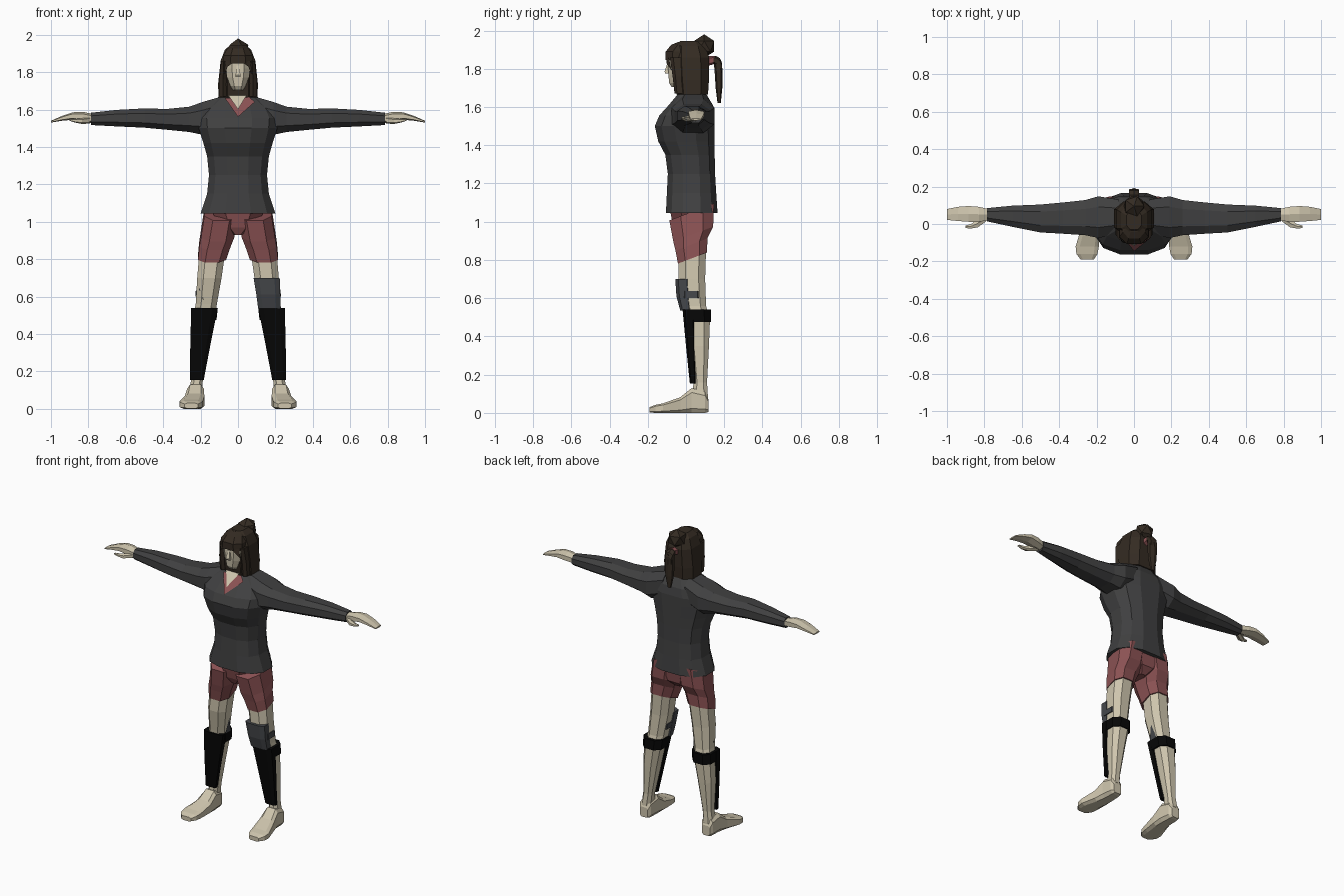
import bpy, bmesh, math
from mathutils import Vector


def material(name, rgb):
    m = bpy.data.materials.new(name)
    m.diffuse_color = (*rgb, 1)
    return m


SKIN = material("skin", (0.62, 0.56, 0.42))
KNIT = material("charcoal knit", (0.051, 0.051, 0.052))
RED = material("dusty red", (0.26, 0.085, 0.088))
HAIR = material("dark brown hair", (0.034, 0.024, 0.016))
BLACK = material("black guard", (0.002, 0.002, 0.002))
PAD = material("grey pad", (0.058, 0.062, 0.068))


def finish(name, bm, mat):
    bmesh.ops.recalc_face_normals(bm, faces=bm.faces)
    me = bpy.data.meshes.new(name)
    bm.to_mesh(me)
    bm.free()
    me.materials.append(mat)
    ob = bpy.data.objects.new(name, me)
    bpy.context.collection.objects.link(ob)
    return ob


def loft(name, mat, axis, rings, n=8, k=0.8, tilt=0.0, side=1):
    """Rings are (position, u0, u1, v0, v1): bounds across the loft axis."""
    bm = bmesh.new()
    angs = [2 * math.pi * (i + 0.5) / n for i in range(n)]
    shape = [[math.copysign(abs(f(a)) ** k, f(a)) for a in angs] for f in (math.cos, math.sin)]
    us, vs = ([c / max(map(abs, s)) for c in s] for s in shape)
    loops = []
    for p, u0, u1, v0, v1 in rings:
        loop = []
        for cu, cv in zip(us, vs):
            u = (u0 + u1) / 2 + cu * (u1 - u0) / 2
            v = (v0 + v1) / 2 + cv * (v1 - v0) / 2
            co = {"x": (p, u, v), "y": (u, p, v), "z": (u, v, p + tilt * v)}[axis]
            loop.append(bm.verts.new((co[0] * side, co[1], co[2])))
        loops.append(loop)
    for a, b in zip(loops, loops[1:]):
        for i in range(n):
            j = (i + 1) % n
            bm.faces.new((a[i], a[j], b[j], b[i]))
    bm.faces.new(loops[0])
    bm.faces.new(loops[-1])
    return finish(name, bm, mat)


def plate(name, mat, polys):
    bm = bmesh.new()
    for poly in polys:
        bm.faces.new([bm.verts.new(p) for p in poly])
    return finish(name, bm, mat)


# Sweater body
loft("sweater_body", KNIT, "z", [
    (1.045, -0.20, 0.20, -0.105, 0.165), (1.15, -0.165, 0.165, -0.10, 0.158),
    (1.25, -0.155, 0.155, -0.095, 0.152), (1.35, -0.165, 0.165, -0.108, 0.15),
    (1.42, -0.185, 0.185, -0.145, 0.15), (1.50, -0.21, 0.21, -0.163, 0.15),
    (1.555, -0.215, 0.215, -0.14, 0.15), (1.61, -0.185, 0.185, -0.09, 0.14),
    (1.67, -0.10, 0.10, -0.04, 0.105)], n=12)


# Neckline: shirt collar and bare skin laid on the sloping chest
def chest(x, z, lift):
    y = -0.14 + (z - 1.555) * 0.91
    return (x, y - lift, z + lift)


plate("shirt_collar", RED, [[chest(x, z, 0.006) for x, z in
      ((-0.07, 1.655), (0, 1.555), (0.09, 1.635), (0.06, 1.66))]])
plate("neck_opening", SKIN, [[chest(x, z, 0.011) for x, z in
      ((-0.052, 1.665), (0, 1.59), (0.045, 1.665))]])

# Neck, face and nose
loft("neck", SKIN, "z", [(1.58, -0.05, 0.05, -0.05, 0.05), (1.75, -0.042, 0.042, -0.045, 0.05)])
loft("face", SKIN, "z", [
    (1.705, -0.028, 0.028, -0.075, 0.0), (1.725, -0.04, 0.04, -0.088, 0.01),
    (1.77, -0.057, 0.057, -0.092, 0.03), (1.82, -0.066, 0.066, -0.094, 0.03),
    (1.88, -0.066, 0.066, -0.095, 0.03)])
loft("nose", SKIN, "z", [
    (1.775, -0.014, 0.014, -0.108, -0.08), (1.785, -0.013, 0.013, -0.112, -0.08),
    (1.835, -0.007, 0.007, -0.096, -0.08)], n=4)

# Hair: long block, crown with fringe, bun, tie and tail
loft("hair_long", HAIR, "z", [
    (1.665, -0.105, 0.105, -0.05, 0.115), (1.74, -0.106, 0.106, -0.06, 0.12),
    (1.86, -0.093, 0.093, -0.068, 0.12), (1.92, -0.07, 0.07, -0.06, 0.10),
    (1.945, -0.04, 0.04, -0.03, 0.07)], k=0.7)
loft("hair_fringe", HAIR, "z", [
    (1.845, -0.08, 0.08, -0.106, 0.03), (1.89, -0.078, 0.078, -0.106, 0.04),
    (1.925, -0.058, 0.058, -0.078, 0.06), (1.94, -0.035, 0.035, -0.04, 0.06)])
for s in (1, -1):
    plate("fringe_lock", HAIR, [[(s * 0.012, -0.104, 1.86), (s * 0.07, -0.09, 1.86),
                                 (s * 0.072, -0.075, 1.79), (s * 0.055, -0.102, 1.83)]])
    # Front strands framing the face
    loft("hair_strand", HAIR, "z", [
        (1.67, 0.062, 0.10, -0.06, 0.0), (1.76, 0.06, 0.10, -0.07, 0.0),
        (1.86, 0.062, 0.09, -0.085, 0.0)], n=6, side=s)
bm = bmesh.new()
bmesh.ops.create_icosphere(bm, subdivisions=1, radius=0.062)
bmesh.ops.translate(bm, verts=bm.verts, vec=Vector((0, 0.095, 1.918)))
finish("hair_bun", bm, HAIR)
loft("hair_tie", RED, "y", [(0.10, -0.028, 0.028, 1.81, 1.865), (0.148, -0.022, 0.022, 1.825, 1.868)], n=6)
loft("hair_tail_top", HAIR, "y", [
    (0.13, -0.018, 0.018, 1.83, 1.862), (0.155, -0.026, 0.026, 1.82, 1.868),
    (0.178, -0.026, 0.026, 1.79, 1.855), (0.188, -0.022, 0.022, 1.77, 1.83)], n=6)
loft("hair_tail", HAIR, "z", [
    (1.62, -0.01, 0.01, 0.165, 0.182), (1.70, -0.025, 0.025, 0.155, 0.19),
    (1.78, -0.028, 0.028, 0.15, 0.192), (1.84, -0.024, 0.024, 0.145, 0.186)], n=6)

# Middle of the shorts
loft("shorts_middle", RED, "z", [
    (0.93, -0.03, 0.03, -0.045, 0.09), (0.97, -0.09, 0.09, -0.065, 0.13),
    (1.07, -0.15, 0.15, -0.086, 0.143)])

for s in (1, -1):
    # Sleeve
    loft("sleeve", KNIT, "x", [
        (0.08, -0.05, 0.13, 1.50, 1.672), (0.19, -0.075, 0.148, 1.465, 1.64),
        (0.26, -0.06, 0.128, 1.48, 1.615), (0.38, -0.052, 0.115, 1.492, 1.603),
        (0.50, -0.045, 0.104, 1.503, 1.606), (0.65, -0.015, 0.098, 1.51, 1.598),
        (0.785, 0.014, 0.085, 1.517, 1.583)], side=s)
    # Hand and thumb
    loft("hand", SKIN, "x", [
        (0.77, 0.02, 0.078, 1.525, 1.575), (0.83, 0.012, 0.092, 1.534, 1.588),
        (0.885, 0.012, 0.096, 1.545, 1.585), (0.94, 0.016, 0.092, 1.54, 1.566),
        (1.0, 0.022, 0.08, 1.53, 1.54)], n=6, side=s)
    loft("thumb", SKIN, "x", [
        (0.79, 0.015, 0.05, 1.525, 1.56), (0.835, -0.018, 0.025, 1.523, 1.553),
        (0.87, -0.024, 0.0, 1.53, 1.55), (0.90, -0.022, -0.008, 1.54, 1.548)], n=6, side=s)

    # Shorts leg with a hem that rises to the back
    loft("shorts_leg", RED, "z", [
        (0.797, 0.064, 0.214, -0.042, 0.11), (0.87, 0.04, 0.207, -0.055, 0.112),
        (0.92, 0.02, 0.198, -0.066, 0.142), (1.04, 0.0, 0.18, -0.087, 0.146)],
        tilt=0.38, side=s)

    # Bare leg
    loft("leg", SKIN, "z", [
        (0.08, 0.195, 0.262, 0.03, 0.115), (0.16, 0.187, 0.25, 0.04, 0.11),
        (0.35, 0.152, 0.25, 0.015, 0.12), (0.48, 0.125, 0.243, 0.0, 0.125),
        (0.56, 0.113, 0.226, -0.012, 0.105), (0.70, 0.088, 0.218, -0.038, 0.10),
        (0.86, 0.065, 0.205, -0.038, 0.105)], side=s)
    # Foot
    loft("foot", SKIN, "y", [
        (0.118, 0.20, 0.258, 0.005, 0.07), (0.10, 0.188, 0.268, 0.0, 0.11),
        (0.03, 0.182, 0.272, 0.0, 0.13), (-0.03, 0.18, 0.285, 0.0, 0.082),
        (-0.12, 0.188, 0.312, 0.0, 0.05), (-0.16, 0.195, 0.308, 0.0, 0.042),
        (-0.19, 0.215, 0.285, 0.002, 0.03)], k=0.5, side=s)

    # Shin guard and its strap
    loft("shin_guard", BLACK, "z", [
        (0.155, 0.183, 0.257, 0.02, 0.052), (0.35, 0.146, 0.255, 0.0, 0.05),
        (0.54, 0.108, 0.25, -0.018, 0.05)], k=0.6, side=s)
    loft("guard_strap", BLACK, "z", [
        (0.475, 0.115, 0.25, -0.005, 0.132), (0.54, 0.108, 0.248, -0.015, 0.13)], side=s)

# Knee pad and strap on one leg
loft("knee_pad", PAD, "z", [
    (0.535, 0.108, 0.228, -0.03, 0.03), (0.61, 0.098, 0.226, -0.05, 0.025),
    (0.70, 0.083, 0.223, -0.056, 0.02)], k=0.6)
loft("knee_strap", PAD, "z", [
    (0.60, 0.10, 0.23, -0.03, 0.085), (0.637, 0.094, 0.227, -0.03, 0.085)], k=0.6)

# Knee sleeve showing on the other leg
plate("knee_patch", PAD, [
    [(-0.224, 0.03, 0.55), (-0.185, -0.02, 0.585), (-0.205, -0.014, 0.645), (-0.227, 0.03, 0.63)],
    [(-0.108, 0.02, 0.54), (-0.108, 0.08, 0.54), (-0.096, 0.045, 0.64)]])
